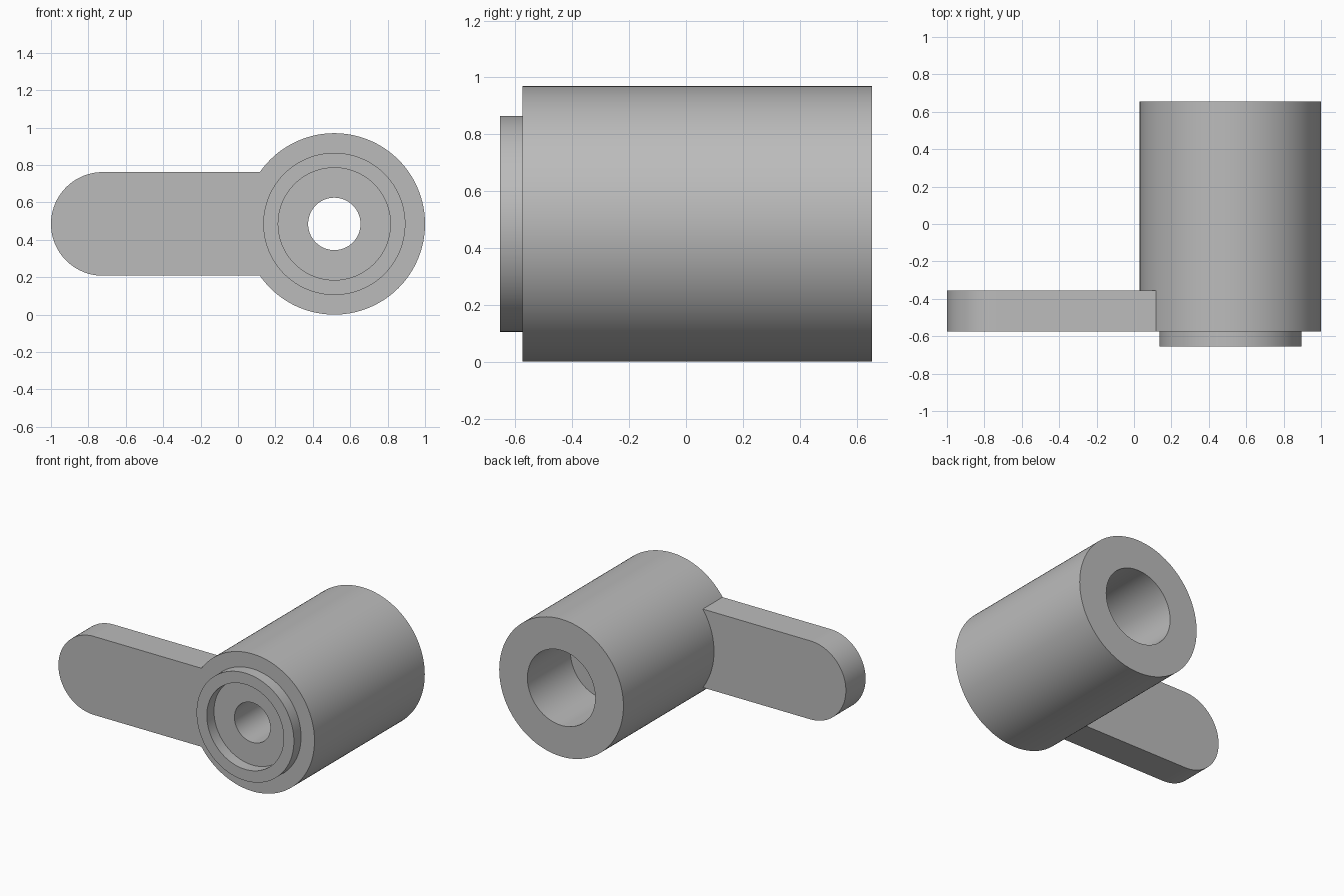
import bpy
import bmesh
from math import asin, cos, pi, sin, tau
from mathutils import Vector

cube = bpy.data.objects.get("Cube")
if cube:
    bpy.data.objects.remove(cube, do_unlink=True)

# Main dimensions
AXIS = Vector((0.515, 0, 0.485))
RADIUS = 0.485
FRONT, BACK = -0.575, 0.655
ARM_BACK = -0.355
ARM_HALF = 0.277

grey = bpy.data.materials.new("plain grey")
grey.use_nodes = True
colour = (0.5, 0.5, 0.5, 1)
grey.diffuse_color = colour
grey.node_tree.nodes["Principled BSDF"].inputs["Base Color"].default_value = colour


def finish(name, bm):
    bmesh.ops.recalc_face_normals(bm, faces=bm.faces)
    mesh = bpy.data.meshes.new(name)
    bm.to_mesh(mesh)
    bm.free()
    mesh.materials.append(grey)
    obj = bpy.data.objects.new(name, mesh)
    bpy.context.collection.objects.link(obj)
    bpy.ops.object.select_all(action="DESELECT")
    obj.select_set(True)
    bpy.context.view_layer.objects.active = obj
    bpy.ops.object.shade_smooth_by_angle(angle=pi / 6)
    return obj


# Barrel: closed wall section (radius, y) turned about the axis,
# with a raised front rim, a through hole and a wide rear bore
section = [
    (0.14, 0.175), (0.265, 0.175), (0.265, BACK), (RADIUS, BACK),
    (RADIUS, FRONT), (0.38, FRONT), (0.38, -0.655), (0.30, -0.655),
    (0.30, FRONT), (0.14, FRONT),
]
bm = bmesh.new()
verts = [bm.verts.new(AXIS + Vector((r, y, 0))) for r, y in section]
edges = [bm.edges.new((v, verts[i - 1])) for i, v in enumerate(verts)]
bmesh.ops.spin(bm, geom=verts + edges, cent=AXIS, axis=(0, 1, 0),
               angle=tau, steps=128, use_duplicate=False)
bmesh.ops.remove_doubles(bm, verts=bm.verts, dist=0.0001)
finish("barrel", bm)

# Arm: flat plate, rounded at the free end, hollowed to meet the barrel
bm = bmesh.new()
outline = []
for i in range(49):
    a = pi / 2 + pi * i / 48
    outline.append((-1 + ARM_HALF + ARM_HALF * cos(a), ARM_HALF * sin(a)))
meet = RADIUS - 0.001
spread = asin(ARM_HALF / meet)
for i in range(33):
    a = pi + spread * (1 - i / 16)
    outline.append((AXIS.x + meet * cos(a), meet * sin(a)))
plate = bm.faces.new([bm.verts.new((x, FRONT, AXIS.z + z)) for x, z in outline])
moved = bmesh.ops.extrude_face_region(bm, geom=[plate], use_keep_orig=True)
bmesh.ops.translate(bm, vec=(0, ARM_BACK - FRONT, 0),
                    verts=[v for v in moved["geom"] if isinstance(v, bmesh.types.BMVert)])
finish("lever_arm", bm)
